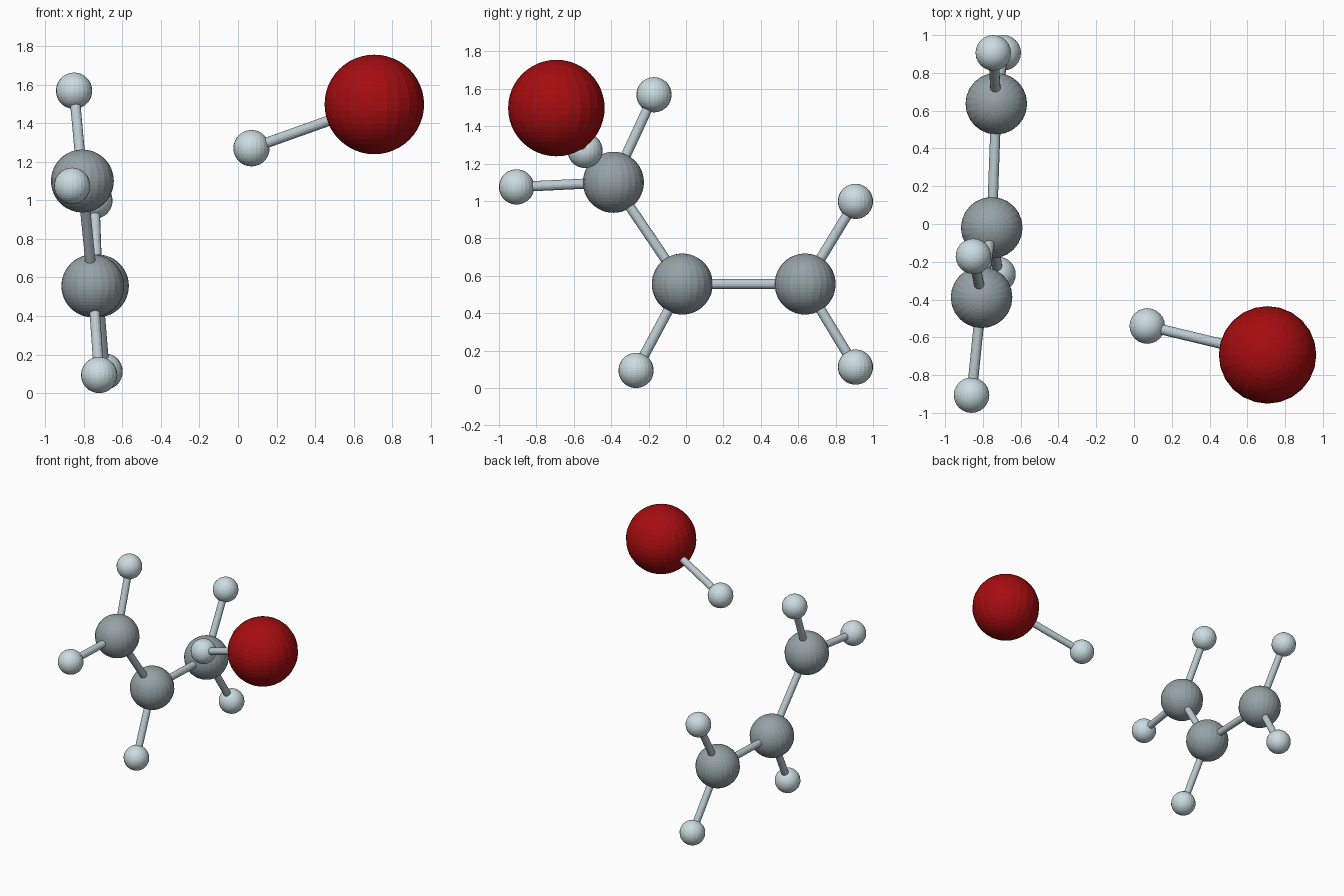
import bpy
from mathutils import Vector

if "Cube" in bpy.data.objects:
    bpy.data.objects.remove(bpy.data.objects["Cube"])


def material(name, rgb):
    m = bpy.data.materials.new(name)
    m.diffuse_color = (*rgb, 1.0)
    m.use_nodes = True
    m.node_tree.nodes["Principled BSDF"].inputs["Base Color"].default_value = m.diffuse_color
    return m


RED = material("dark_red", (0.38, 0.004, 0.005))
GREY = material("slate_grey", (0.30, 0.36, 0.38))
PALE = material("pale_blue_grey", (0.60, 0.72, 0.76))
ROD = material("rod_grey", (0.50, 0.60, 0.64))

# kind: radius, material
KINDS = {
    "large_atom": (0.258, RED),
    "medium_atom": (0.163, GREY),
    "small_atom": (0.094, PALE),
}

# atom centres
ATOMS = {
    "oxygen": ("large_atom", (0.707, -0.693, 1.497)),
    "loose": ("small_atom", (0.070, -0.540, 1.270)),
    "upper": ("medium_atom", (-0.807, -0.388, 1.100)),
    "middle": ("medium_atom", (-0.753, -0.020, 0.556)),
    "end": ("medium_atom", (-0.729, 0.637, 0.556)),
    "upper_top": ("small_atom", (-0.850, -0.171, 1.568)),
    "upper_side": ("small_atom", (-0.860, -0.906, 1.075)),
    "middle_low": ("small_atom", (-0.720, -0.267, 0.094)),
    "end_top": ("small_atom", (-0.745, 0.906, 0.998)),
    "end_low": ("small_atom", (-0.692, 0.906, 0.112)),
}

# which atoms the rods join
BONDS = [
    ("oxygen", "loose"),
    ("upper", "middle"), ("middle", "end"),
    ("upper", "upper_top"), ("upper", "upper_side"),
    ("middle", "middle_low"),
    ("end", "end_top"), ("end", "end_low"),
]


def finish(name, mat):
    ob = bpy.context.object
    ob.name = name
    ob.data.materials.append(mat)
    return ob


# faceted balls
for name, (kind, pos) in ATOMS.items():
    radius, mat = KINDS[kind]
    bpy.ops.mesh.primitive_uv_sphere_add(
        segments=24, ring_count=24, radius=radius, location=pos)
    finish(f"{kind}_{name}", mat)

# rods between ball centres
for a, b in BONDS:
    p, q = Vector(ATOMS[a][1]), Vector(ATOMS[b][1])
    d = q - p
    bpy.ops.mesh.primitive_cylinder_add(
        vertices=16, radius=0.027, depth=d.length, location=(p + q) / 2,
        rotation=d.to_track_quat("Z", "Y").to_euler())
    finish(f"rod_{a}_to_{b}", ROD)
